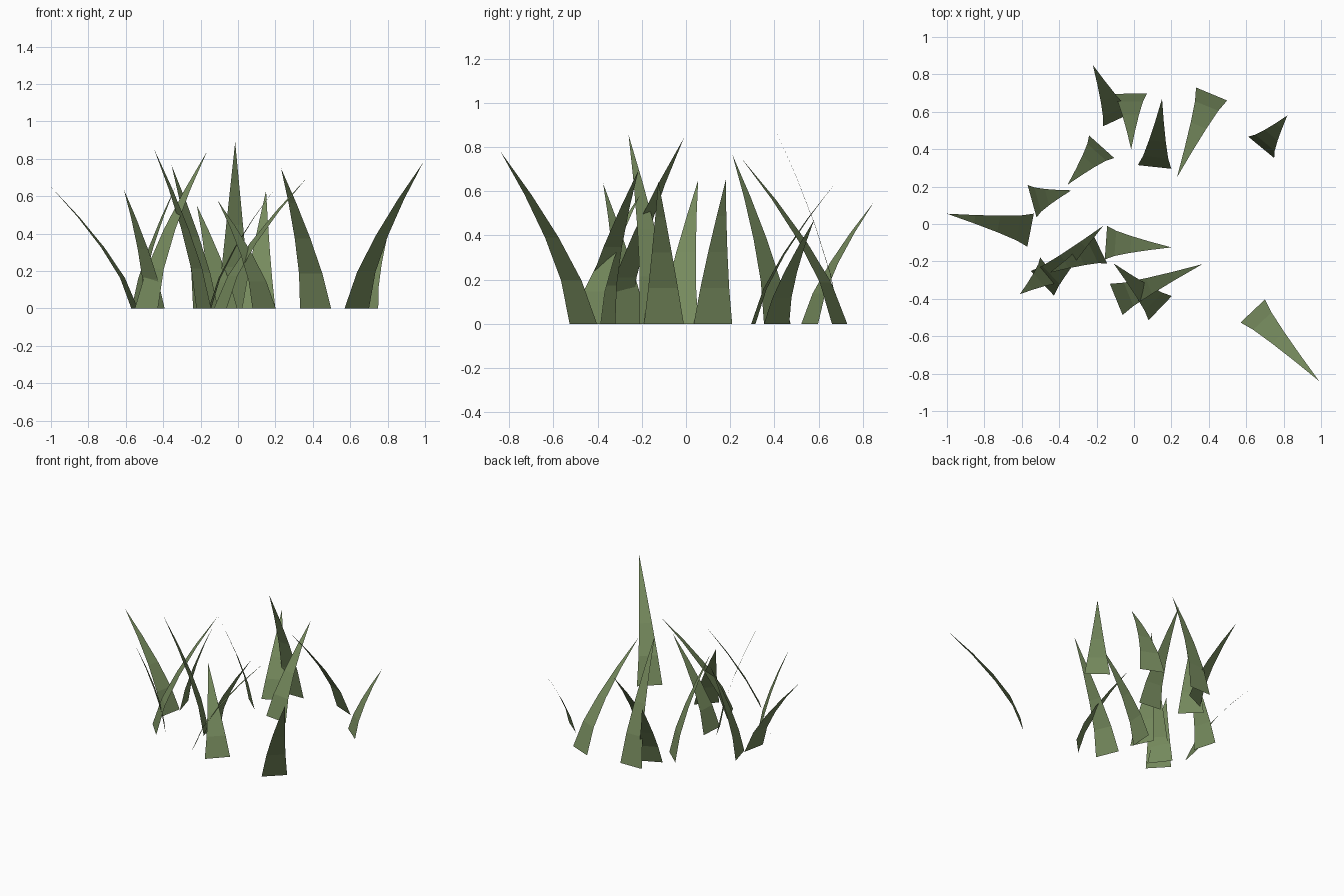
import bpy
import bmesh
from mathutils import Vector

cube = bpy.data.objects.get("Cube")
if cube:
    bpy.data.objects.remove(cube, do_unlink=True)

# One flat grass colour
grass_green = bpy.data.materials.new("grass_green")
grass_green.use_nodes = True
colour = (0.18, 0.255, 0.11, 1)
grass_green.diffuse_color = colour
shader = grass_green.node_tree.nodes["Principled BSDF"]
shader.inputs["Base Color"].default_value = colour
shader.inputs["Roughness"].default_value = 0.9

BLADE_WIDTH = 0.18
SEGMENTS = 4
BEND = 1.4


def grass_blade(name, root, tip, height):
    """Flat tapering blade that rises from its root and bends out to its tip."""
    root, tip = Vector(root), Vector(tip)
    lean = tip - root
    side = Vector((lean.y, -lean.x)).normalized() * BLADE_WIDTH / 2
    bm = bmesh.new()
    rows = []
    for step in range(SEGMENTS):
        t = step / SEGMENTS
        centre = root + lean * t ** BEND
        half = side * (1 - t)
        rows.append([bm.verts.new((*(centre + half * sign), height * t))
                     for sign in (1, -1)])
    for low, high in zip(rows, rows[1:]):
        bm.faces.new((low[0], low[1], high[1], high[0]))
    point = bm.verts.new((*tip, height))
    bm.faces.new((rows[-1][0], rows[-1][1], point))
    bm.normal_update()
    # Upper side of the leaf faces the sky
    bmesh.ops.reverse_faces(bm, faces=[f for f in bm.faces if f.normal.z < 0])
    mesh = bpy.data.meshes.new(name)
    bm.to_mesh(mesh)
    bm.free()
    mesh.materials.append(grass_green)
    blade = bpy.data.objects.new(name, mesh)
    bpy.context.collection.objects.link(blade)
    return blade


# Outer blades on the left side
grass_blade("left_front_blade", root=(0.635, -0.465), tip=(0.99, -0.84), height=0.78)
grass_blade("left_short_blade", root=(0.68, 0.41), tip=(0.82, 0.58), height=0.47)
grass_blade("left_back_blade", root=(0.415, 0.695), tip=(0.23, 0.25), height=0.75)

# Blades across the back
grass_blade("back_inner_blade", root=(0.11, 0.305), tip=(0.15, 0.67), height=0.63)
grass_blade("back_tall_blade", root=(-0.02, 0.697), tip=(-0.015, 0.4), height=0.89)
grass_blade("back_outer_blade", root=(-0.085, 0.56), tip=(-0.22, 0.85), height=0.55)
grass_blade("back_right_blade", root=(-0.173, 0.413), tip=(-0.355, 0.21), height=0.765)

# Blades on the right side
grass_blade("right_inward_blade", root=(-0.545, 0.122), tip=(-0.335, 0.18), height=0.65)
grass_blade("right_outer_blade", root=(-0.553, -0.033), tip=(-1, 0.055), height=0.65)
grass_blade("right_front_blade", root=(-0.447, -0.25), tip=(-0.61, -0.375), height=0.635)
grass_blade("right_crossing_blade", root=(-0.49, -0.317), tip=(-0.165, -0.01), height=0.84)

# Central and front blades
grass_blade("centre_blade", root=(-0.15, -0.1), tip=(0.2, -0.125), height=0.645)
grass_blade("centre_right_blade", root=(-0.183, -0.13), tip=(-0.45, -0.26), height=0.855)
grass_blade("front_long_blade", root=(-0.095, -0.403), tip=(0.365, -0.215), height=0.695)
grass_blade("front_crossing_blade", root=(0.14, -0.45), tip=(-0.11, -0.21), height=0.58)
